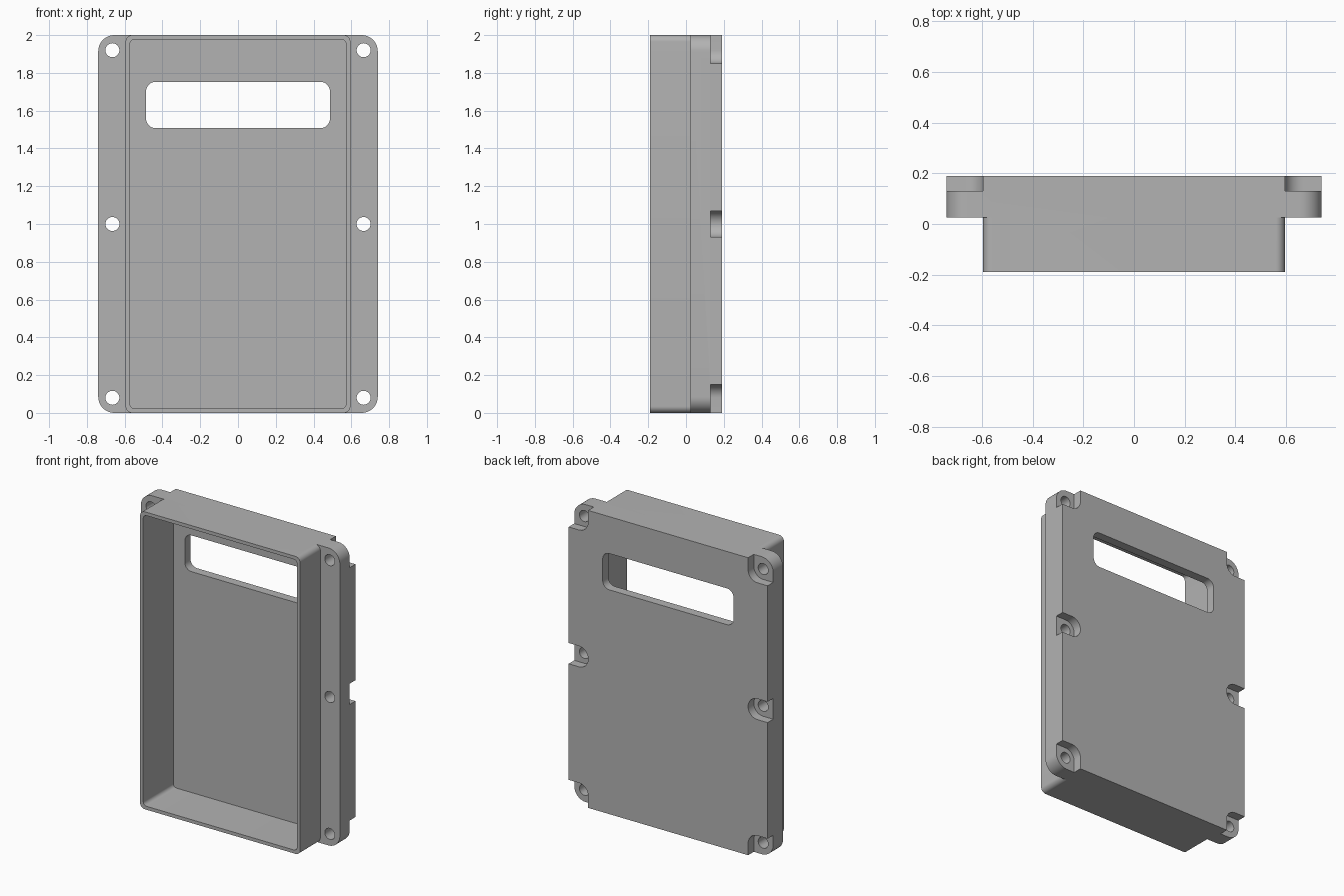
import bpy, bmesh, math
from mathutils import Vector

default_cube = bpy.data.objects.get("Cube")
if default_cube:
    bpy.data.objects.remove(default_cube, do_unlink=True)

# Single plain material
grey = bpy.data.materials.new("plain grey")
grey.use_nodes = True
grey.diffuse_color = (0.45, 0.45, 0.45, 1)
grey.node_tree.nodes["Principled BSDF"].inputs["Base Color"].default_value = grey.diffuse_color


def rounded_outline(x0, x1, z0, z1, radius, steps=10):
    """Rounded rectangle; radius is one number or one per corner, from +x +z."""
    radii = radius if isinstance(radius, tuple) else (radius,) * 4
    signs = ((1, 1), (-1, 1), (-1, -1), (1, -1))
    points = []
    for i, ((sx, sz), r) in enumerate(zip(signs, radii)):
        cx = x1 - r if sx > 0 else x0 + r
        cz = z1 - r if sz > 0 else z0 + r
        for k in range(steps + 1 if r else 1):
            a = math.pi / 2 * (i + k / steps)
            points.append((cx + r * math.cos(a), cz + r * math.sin(a)))
    return points


def prism(name, outline, y0, y1):
    """Extrude an x-z outline from y0 to y1."""
    bm = bmesh.new()
    face = bm.faces.new([bm.verts.new((x, y0, z)) for x, z in outline])
    grown = bmesh.ops.extrude_face_region(bm, geom=[face])["geom"]
    bmesh.ops.translate(bm, vec=Vector((0, y1 - y0, 0)),
                        verts=[v for v in grown if isinstance(v, bmesh.types.BMVert)])
    bmesh.ops.remove_doubles(bm, verts=bm.verts[:], dist=1e-5)
    bmesh.ops.recalc_face_normals(bm, faces=bm.faces[:])
    mesh = bpy.data.meshes.new(name)
    bm.to_mesh(mesh)
    bm.free()
    mesh.materials.append(grey)
    obj = bpy.data.objects.new(name, mesh)
    bpy.context.collection.objects.link(obj)
    return obj


def combine(target, other, operation):
    """Apply a boolean and discard the helper."""
    mod = target.modifiers.new(operation.title(), 'BOOLEAN')
    mod.operation, mod.solver, mod.object = operation, 'EXACT', other
    bpy.ops.object.select_all(action='DESELECT')
    bpy.context.view_layer.objects.active = target
    target.select_set(True)
    bpy.ops.object.modifier_apply(modifier=mod.name)
    bpy.data.objects.remove(other, do_unlink=True)


FRONT, STEP, FLOOR, BACK = -0.19, 0.025, 0.13, 0.19
HALF, WALL, HOLE_X, HOLE_R = 0.74, 0.595, 0.665, 0.037

# Flange plate and projecting tray walls
housing = prism("housing", rounded_outline(-HALF, HALF, 0, 2, 0.085), STEP, BACK)
walls = prism("walls", rounded_outline(-WALL, WALL, 0, 2, 0.035), FRONT, 0.1)
combine(housing, walls, 'UNION')

# Hollow interior, open at the front
cavity = prism("cavity", rounded_outline(-0.572, 0.572, 0.023, 1.977, 0.025), FRONT - 0.1, FLOOR)
combine(housing, cavity, 'DIFFERENCE')

# Display window
window = prism("window", rounded_outline(-0.487, 0.487, 1.508, 1.752, 0.05), 0, 0.3)
combine(housing, window, 'DIFFERENCE')

# Screw holes, each with a recess in the back
R = 0.07
recesses = (
    (0.08, -0.1, 0.15, (0, R, 0, 0)),
    (1.0, 1 - R, 1 + R, (0, R - 0.0005, R - 0.0005, 0)),
    (1.92, 1.85, 2.1, (0, 0, R, 0)),
)
for side in (1, -1):
    for hole_z, z0, z1, radii in recesses:
        outline = [(side * x, z) for x, z in rounded_outline(WALL, HALF + 0.1, z0, z1, radii)]
        combine(housing, prism("recess", outline, FLOOR, 0.3), 'DIFFERENCE')
        x = side * HOLE_X
        circle = rounded_outline(x - HOLE_R, x + HOLE_R, hole_z - HOLE_R, hole_z + HOLE_R, HOLE_R)
        combine(housing, prism("screw_hole", circle, -0.1, 0.3), 'DIFFERENCE')

bpy.ops.object.shade_smooth_by_angle(angle=math.radians(30))
